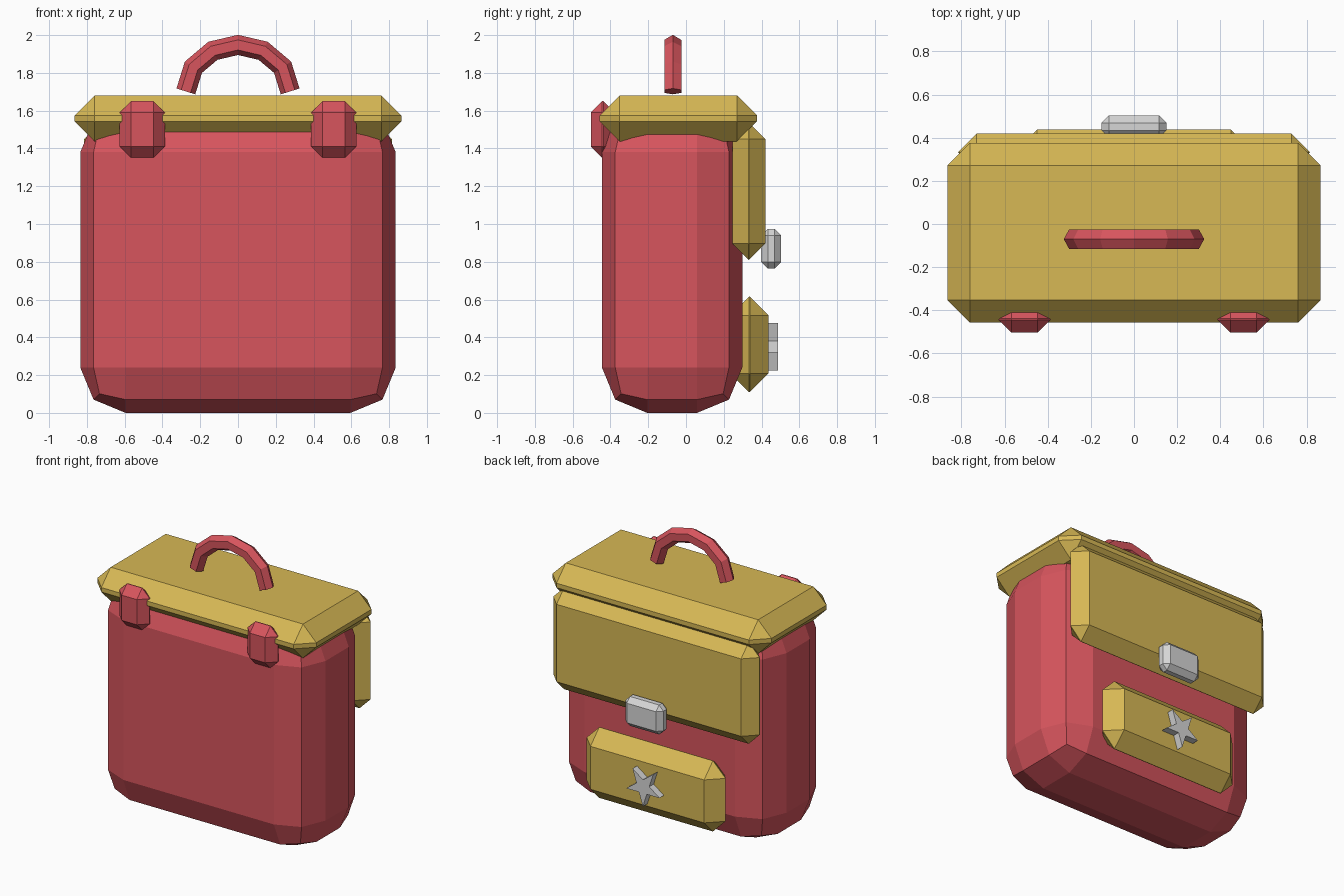
import bpy, bmesh, math
from mathutils import Vector

if "Cube" in bpy.data.objects:
    bpy.data.objects.remove(bpy.data.objects["Cube"])


def material(name, rgb):
    m = bpy.data.materials.new(name)
    m.diffuse_color = (*rgb, 1)
    m.use_nodes = True
    m.node_tree.nodes["Principled BSDF"].inputs["Base Color"].default_value = m.diffuse_color
    return m


RED = material("red", (0.68, 0.09, 0.11))
YELLOW = material("mustard_yellow", (0.68, 0.48, 0.09))
GREY = material("light_grey", (0.67, 0.67, 0.67))


def finish(bm, name, mat):
    bmesh.ops.recalc_face_normals(bm, faces=bm.faces)
    me = bpy.data.meshes.new(name)
    bm.to_mesh(me)
    bm.free()
    me.materials.append(mat)
    ob = bpy.data.objects.new(name, me)
    bpy.context.collection.objects.link(ob)
    return ob


def block(name, x, y, z, bevel, mat, segments=1):
    """Bevelled box given by its (min, max) range on each axis."""
    bm = bmesh.new()
    bmesh.ops.create_cube(bm, size=1)
    for v in bm.verts:
        v.co = [(r[0] + r[1]) / 2 + c * (r[1] - r[0]) for c, r in zip(v.co, (x, y, z))]
    bmesh.ops.bevel(bm, geom=bm.edges[:], offset=bevel, segments=segments,
                    profile=0.5, affect='EDGES')
    return finish(bm, name, mat)


# Bag body, lid, rear flap, pocket and clasp
block("bag_body", (-0.835, 0.835), (-0.445, 0.298), (0, 1.62), 0.24, RED, 2)
block("lid", (-0.865, 0.865), (-0.457, 0.376), (1.438, 1.68), 0.105, YELLOW)
block("flap", (-0.815, 0.815), (0.245, 0.42), (0.81, 1.535), 0.086, YELLOW)
block("pocket", (-0.548, 0.548), (0.235, 0.437), (0.11, 0.615), 0.099, YELLOW)
block("clasp", (-0.15, 0.15), (0.398, 0.504), (0.764, 0.974), 0.035, GREY)

# Strap ends over the lid edge
for side, cx in (("left", -0.507), ("right", 0.507)):
    block("strap_" + side, (cx - 0.12, cx + 0.12), (-0.504, -0.378),
          (1.35, 1.65), 0.06, RED)

# Carry handle: hexagonal tube along an arch
half = [(0.276, 1.702), (0.236, 1.83), (0.133, 1.917)]
path = [Vector((-x, 0, z)) for x, z in half] + [Vector((0, 0, 1.948))]
path += [Vector((x, 0, z)) for x, z in reversed(half)]
bm = bmesh.new()
rings = []
for i, p in enumerate(path):
    dirs = [(path[k + 1] - path[k]).normalized()
            for k in (i - 1, i) if 0 <= k < len(path) - 1]
    t = sum(dirs, Vector()).normalized()
    miter = 1 / t.dot(dirs[0])
    out = Vector((-t.z, 0, t.x)) * miter
    rings.append([bm.verts.new(p + 0.052 * (out * math.cos(a) + Vector((0, math.sin(a), 0)))
                               + Vector((0, -0.07, 0)))
                  for a in (math.tau * k / 6 for k in range(6))])
for a, b in zip(rings, rings[1:]):
    for k in range(6):
        bm.faces.new((a[k], a[k - 1], b[k - 1], b[k]))
bm.faces.new(rings[0])
bm.faces.new(rings[-1])
finish(bm, "carry_handle", RED)

# Star badge on the pocket, one point facing down
bm = bmesh.new()
pts = []
for k in range(10):
    r = 0.053 if k % 2 else 0.138
    a = -math.pi / 2 + k * math.pi / 5
    pts.append(bm.verts.new((r * math.cos(a), 0.43, 0.363 + r * math.sin(a))))
face = bm.faces.new(pts)
ext = bmesh.ops.extrude_face_region(bm, geom=[face], use_keep_orig=True)
for v in ext["geom"]:
    if isinstance(v, bmesh.types.BMVert):
        v.co.y = 0.487
finish(bm, "star_badge", GREY)
